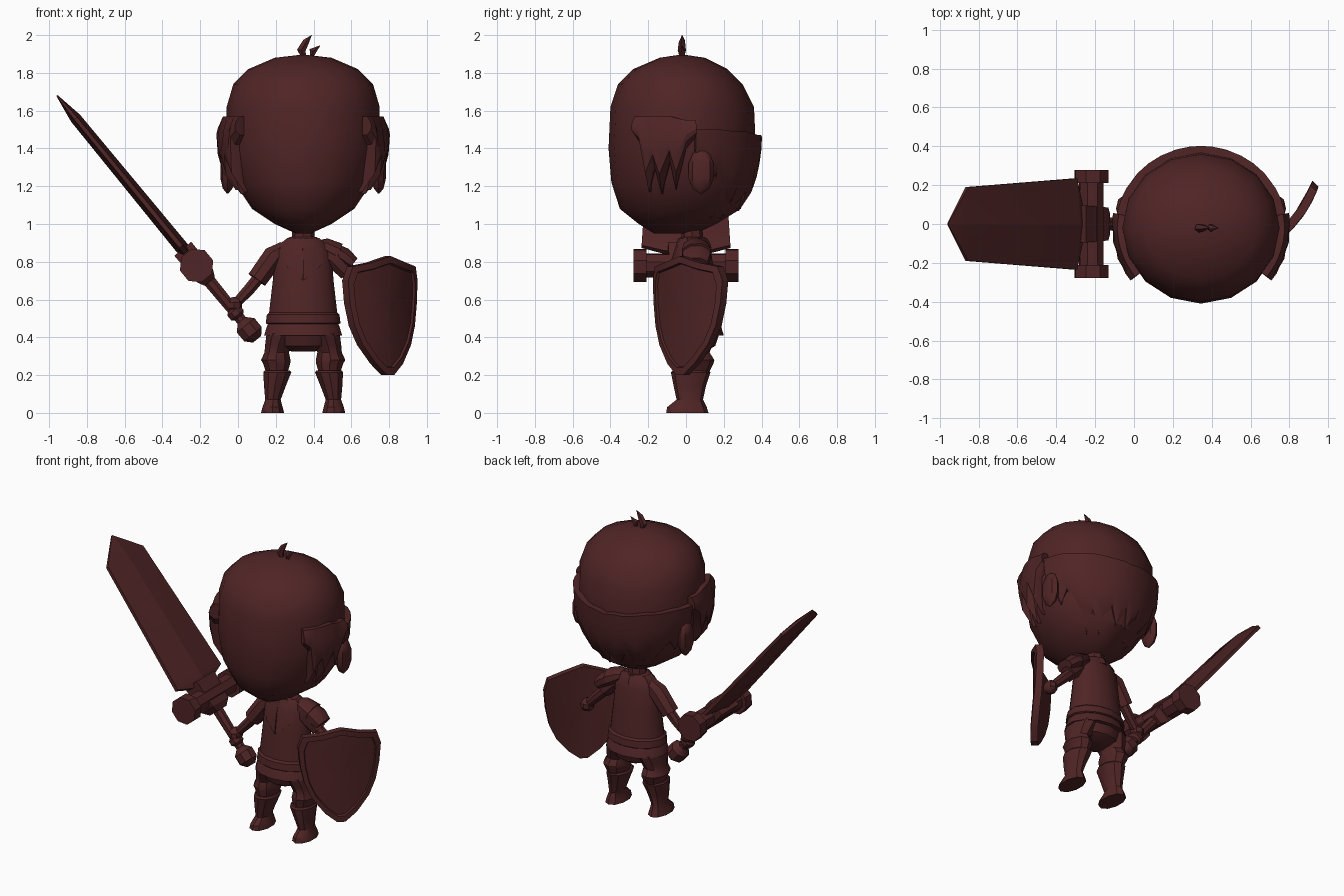
import bpy, bmesh, math
from mathutils import Vector, Matrix

if "Cube" in bpy.data.objects:
    bpy.data.objects.remove(bpy.data.objects["Cube"])

CX = 0.345  # body centre line
mat = bpy.data.materials.new("dark maroon")
mat.diffuse_color = (0.08, 0.018, 0.019, 1)
mat.use_nodes = True
mat.node_tree.nodes["Principled BSDF"].inputs["Base Color"].default_value = mat.diffuse_color


def skin(name, rings, angle=35):
    """Bridge a list of equal point rings into a closed mesh."""
    bm = bmesh.new()
    vs = [[bm.verts.new(p) for p in r] for r in rings]
    n = len(vs[0])
    for a, b in zip(vs, vs[1:]):
        for i in range(n):
            j = (i + 1) % n
            bm.faces.new((a[i], a[j], b[j], b[i]))
    bm.faces.new(vs[0][::-1])
    bm.faces.new(vs[-1])
    bmesh.ops.recalc_face_normals(bm, faces=bm.faces)
    me = bpy.data.meshes.new(name)
    bm.to_mesh(me)
    bm.free()
    ob = bpy.data.objects.new(name, me)
    bpy.context.collection.objects.link(ob)
    me.materials.append(mat)
    bpy.ops.object.select_all(action='DESELECT')
    ob.select_set(True)
    bpy.context.view_layer.objects.active = ob
    bpy.ops.object.shade_smooth_by_angle(angle=math.radians(angle))
    return ob


def loft(name, rows, n=12, m=1):
    """Stack of ellipses; row = z, dx from centre line, cy, rx, ry."""
    rings = []
    for z, dx, cy, rx, ry in rows:
        rings.append([(CX + m * dx + rx * math.sin(2 * math.pi * i / n),
                       cy + ry * math.cos(2 * math.pi * i / n), z) for i in range(n)])
    return skin(name, rings)


def tube(name, pts, radii, n=8, sy=1.0):
    """Tapered tube along a path, widened by sy across it."""
    pts = [Vector(p) for p in pts]
    rings = []
    for i, p in enumerate(pts):
        d = (pts[min(i + 1, len(pts) - 1)] - pts[max(i - 1, 0)]).normalized()
        ref = Vector((1, 0, 0)) if abs(d.y) > 0.9 else Vector((0, 1, 0))
        u = (ref - d * ref.dot(d)).normalized()
        w = d.cross(u)
        rings.append([p + radii[i] * (u * sy * math.cos(t) + w * math.sin(t))
                      for t in [2 * math.pi * (k + .5) / n for k in range(n)]])
    return skin(name, rings)


def ball(name, c, rx, ry, rz, n=8):
    rows = [(c[2] + rz * math.sin(t), c[0] - CX, c[1], rx * math.cos(t), ry * math.cos(t))
            for t in [math.radians(a) for a in (-85, -50, -20, 20, 50, 85)]]
    return loft(name, rows, n)


def surface(rows, a, z, off, m):
    """Point on a lofted body, pushed outward by off; angle 0 is the back."""
    rows = sorted(rows)
    z = max(rows[0][0], min(rows[-1][0], z))
    for r, s in zip(rows, rows[1:]):
        if z <= s[0]:
            t = (z - r[0]) / (s[0] - r[0])
            cy, rx, ry = [r[k] + t * (s[k] - r[k]) for k in (2, 3, 4)]
            break
    a = math.radians(a)
    return (CX + m * (rx + off) * math.sin(a), cy + (ry + off) * math.cos(a), z)


def panel(name, rows, cols, offs, m=1):
    """Thick sheet hugging a body; col = angle, top, bottom."""
    rings = []
    k = len(offs) - 1
    for a, top, bot in cols:
        out = [surface(rows, a, top + (bot - top) * i / k, o, m) for i, o in enumerate(offs)]
        inn = [surface(rows, a, top + (bot - top) * i / k, -0.02, m) for i in range(k + 1)]
        rings.append(out + inn[::-1])
    return skin(name, rings, 30)


# Head
head = [(.95, 0, -.06, .04, .11), (1.0, 0, -.045, .15, .205), (1.08, 0, -.03, .27, .32),
        (1.22, 0, -.025, .365, .37), (1.40, 0, -.02, .405, .39), (1.62, 0, -.02, .405, .38),
        (1.74, 0, -.03, .37, .33), (1.82, 0, -.03, .29, .25), (1.88, 0, -.02, .15, .12),
        (1.895, 0, -.02, .02, .02)]
loft("head", head, 16)

# Hair across the back, jagged lower edge
half = [(80, 1.50, 1.36), (70, 1.50, 1.19), (61, 1.50, 1.27), (48, 1.49, 1.03), (38, 1.49, 1.14),
        (28, 1.48, 1.03), (17, 1.47, 1.17), (8, 1.47, 1.07)]
panel("back_hair", head, half + [(0, 1.46, 1.18)] + [(-a, t, b) for a, t, b in half[::-1]],
      (.035, .03, .03, .025, .01))

# Side locks and ears
lock = [(128, 1.57, 1.47), (122, 1.57, 1.42), (117, 1.57, 1.17), (111, 1.57, 1.30), (106, 1.57, 1.16),
        (99, 1.57, 1.33), (94, 1.56, 1.18), (87, 1.55, 1.40), (80, 1.55, 1.46)]
for m, side in ((1, "left"), (-1, "right")):
    panel(side + "_side_hair", head, lock, (.025, .045, .055, .05, .02), m)
    ball(side + "_ear", (CX + m * .40, .08, 1.28), .04, .07, .12)

# Tuft on the crown
tube("tuft_large", [(.35, -.02, 1.88), (.335, -.02, 1.92), (.36, -.02, 1.965), (.39, -.02, 2.0)],
     [.012, .024, .018, .001], 5)
tube("tuft_small", [(.39, -.02, 1.88), (.395, -.02, 1.915), (.435, -.02, 1.945)], [.008, .02, .001], 5)

# Neck and torso
loft("neck", [(.86, 0, .035, .065, .06), (1.02, 0, .03, .055, .055)], 8)
torso = [(.53, 0, .035, .185, .135), (.70, 0, .035, .165, .12), (.84, 0, .035, .155, .10),
         (.90, 0, .035, .12, .085), (.93, 0, .035, .075, .065)]
loft("tunic", torso, 14)
panel("collar_yoke", torso, [(a, .925, b) for a, b in
      ((-179, .70), (-150, .77), (-110, .86), (-60, .885), (0, .87), (60, .885),
       (110, .86), (150, .77), (179, .70))], (.008, .008, .008))
loft("belt", [(.47, 0, .035, .195, .15), (.475, 0, .035, .203, .155), (.52, 0, .035, .197, .15),
              (.535, 0, .035, .18, .13)], 14)
loft("tunic_hem", [(.41, 0, .035, .212, .165), (.46, 0, .035, .196, .15), (.48, 0, .035, .185, .14)], 14)
loft("pelvis", [(.325, 0, .035, .06, .07), (.355, 0, .035, .15, .12), (.43, 0, .035, .195, .145)], 12)

# Legs and boots
for m, side in ((1, "left"), (-1, "right")):
    loft(side + "_trouser", [(.20, .14, .03, .055, .085), (.26, .14, .04, .075, .105),
                             (.28, .145, .04, .082, .11), (.32, .14, .035, .068, .09),
                             (.36, .13, .035, .075, .105), (.42, .11, .035, .088, .13)], 10, m)
    loft(side + "_boot", [(0, .162, .007, .064, .112), (.03, .162, .005, .056, .105),
                          (.07, .16, .02, .043, .07), (.14, .15, .02, .06, .085),
                          (.215, .137, .025, .078, .105), (.225, .137, .025, .07, .095)], 10, m)

# Sword arm
tube("right_sleeve", [(.25, .035, .87), (.19, .035, .83), (.10, .025, .705)], [.045, .062, .058])
tube("right_forearm", [(.13, .03, .74), (.06, .02, .655), (-.005, .01, .585)], [.035, .033, .028])
ball("right_hand", (-.02, .005, .57), .045, .05, .045)

# Shield arm with layered shoulder guard
tube("left_sleeve", [(.44, .035, .86), (.51, .035, .82), (.58, .05, .745)], [.045, .06, .05])
tube("left_forearm", [(.56, .05, .76), (.63, .06, .69), (.70, .05, .62)], [.036, .034, .028])
ball("left_hand", (.715, .045, .605), .045, .05, .045)
tube("shoulder_plate_upper", [(.42, .05, .895), (.46, .05, .885), (.53, .055, .85)], [.02, .045, .055], 8, 1.5)
tube("shoulder_plate_lower", [(.50, .055, .86), (.56, .055, .83), (.61, .055, .79)], [.045, .05, .04], 8, 1.6)

# Shield: curved plate with a raised rim
edge = [(.13, .795), (.235, .775), (.26, .70), (.25, .58), (.225, .46), (.18, .36), (.10, .26), (.025, .20)]
outline = [(0, .83)] + edge + [(-u, v) for u, v in edge[::-1]]


def shield_point(u, v, w):
    w += .06 * (1 - (u / .26) ** 2)
    h = math.sqrt(.5)
    return (.735 + h * (u + w), .04 + h * (u - w), v)


skin("shield", [[shield_point(u * s, .53 + (v - .53) * s, w) for u, v in outline]
                for s, w in ((.02, 0), (.5, 0), (1, 0), (1, .045), (.88, .045), (.86, .03), (.5, .03), (.02, .03))], 30)

# Sword, built upright along z and then tilted into place
place = Matrix.Translation((.06, 0, .44)) @ Matrix.Rotation(math.radians(-39.4), 4, 'Y')
blade = []
for s, w, t, e in ((.53, .11, .036, .014), (.57, .235, .036, .012), (1.45, .19, .03, .01), (1.605, .003, .004, .003)):
    blade.append([(t, 0, s), (e, w, s), (-e, w, s), (-t, 0, s), (-e, -w, s), (e, -w, s)])
sword = [
    skin("blade", blade, 10),
    skin("blade_collar", [[(x * t, y * w, s) for x, y in ((1, 1), (-1, 1), (-1, -1), (1, -1))]
                          for s, t, w in ((.33, .035, .05), (.37, .055, .085), (.555, .058, .095))], 10),
    tube("grip", [(0, 0, .04), (0, 0, .34)], [.03, .036]),
    tube("grip_ring", [(0, 0, .085), (0, 0, .10), (0, 0, .13), (0, 0, .145)], [.03, .046, .046, .03]),
    tube("pommel", [(0, 0, z) for z in (-.065, -.03, .03, .065)], [.03, .065, .065, .03]),
    tube("crossguard", [(0, -.22, .44), (0, .22, .44)], [.066, .066]),
]
for m in (1, -1):
    sword.append(tube("guard_end", [(0, m * .21, .44), (0, m * .278, .44)], [.092, .092]))
for ob in sword:
    ob.matrix_world = place
